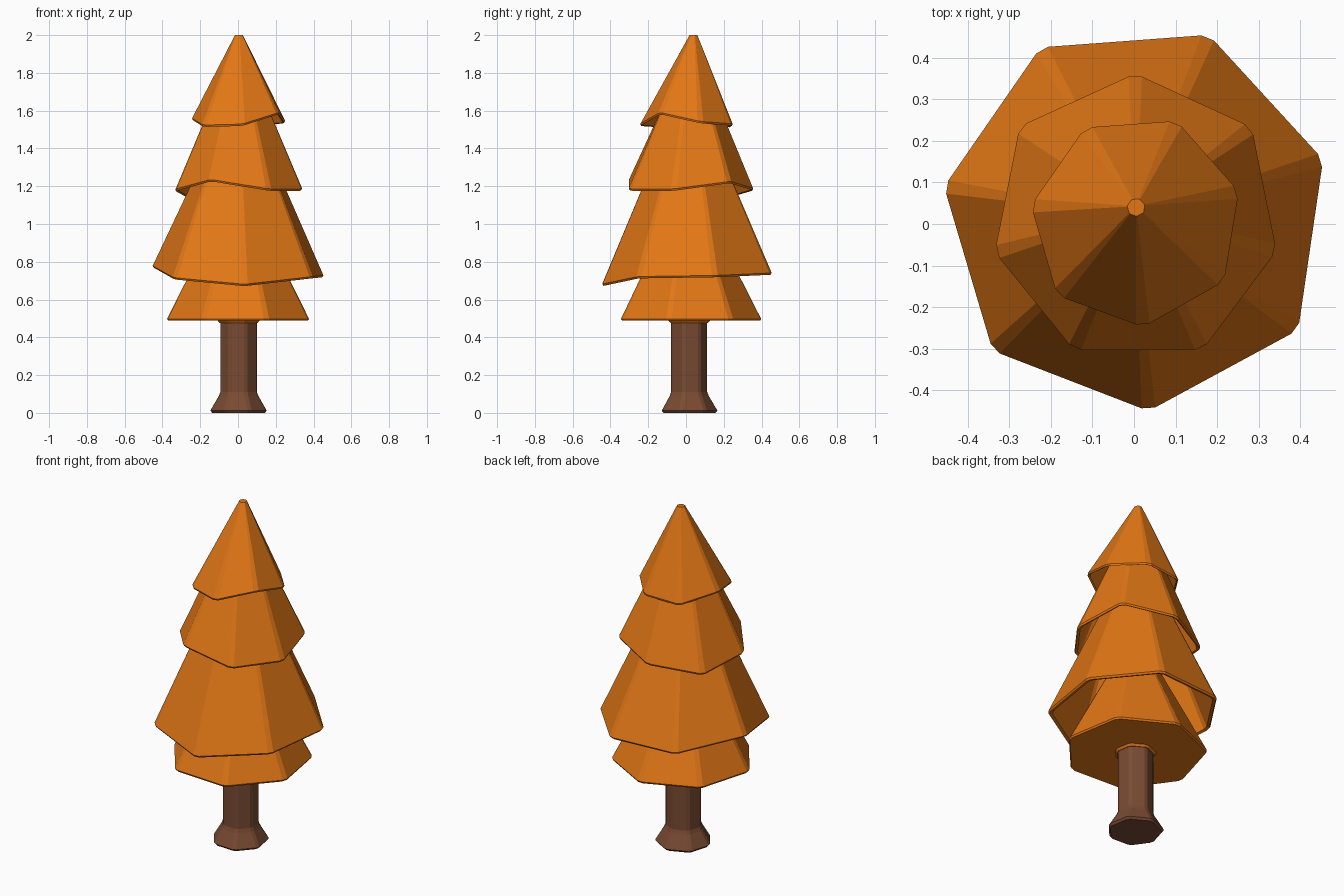
import bpy, bmesh
from math import cos, sin, radians
from mathutils import Vector

if "Cube" in bpy.data.objects:
    bpy.data.objects.remove(bpy.data.objects["Cube"])


def material(name, color):
    m = bpy.data.materials.new(name)
    m.diffuse_color = (*color, 1)
    m.use_nodes = True
    m.node_tree.nodes["Principled BSDF"].inputs["Base Color"].default_value = m.diffuse_color
    return m


LEAF = material("orange_leaves", (0.76, 0.185, 0.008))
BARK = material("brown_bark", (0.19, 0.07, 0.032))


def loft(name, rings, mat):
    """Skin a stack of equal-length point rings and cap both ends."""
    bm = bmesh.new()
    loops = [[bm.verts.new(p) for p in ring] for ring in rings]
    n = len(loops[0])
    for a, b in zip(loops, loops[1:]):
        for i in range(n):
            j = (i + 1) % n
            bm.faces.new((a[i], a[j], b[j], b[i]))
    bm.faces.new(loops[0])
    bm.faces.new(loops[-1])
    bmesh.ops.recalc_face_normals(bm, faces=bm.faces)
    me = bpy.data.meshes.new(name)
    bm.to_mesh(me)
    bm.free()
    me.materials.append(mat)
    ob = bpy.data.objects.new(name, me)
    bpy.context.collection.objects.link(ob)
    return ob


def chamfer(corners, d):
    """Replace every corner by two points, giving narrow ridge strips."""
    out = []
    for i, p in enumerate(corners):
        for q in (corners[i - 1], corners[(i + 1) % len(corners)]):
            out.append(p + (q - p).normalized() * d)
    return out


def heptagon(r, z, cx=0.004, cy=0.015, start=-16):
    return [Vector((cx + r * cos(radians(start + i * 360 / 7)),
                    cy + r * sin(radians(start + i * 360 / 7)), z)) for i in range(7)]


def scaled(ring, k, center, dz=0.0, flat=None):
    """Scale a ring about an axis, then lift it or flatten it to one height."""
    return [Vector((center[0] + (p.x - center[0]) * k,
                    center[1] + (p.y - center[1]) * k,
                    p.z + dz if flat is None else flat)) for p in ring]


def skirt(name, corners, center, top_z, top_k, hollow=True):
    """One foliage tier: wavy rim, sloped outside and a hollow inside."""
    rim = chamfer([Vector(c) for c in corners], 0.018)
    top = scaled(rim, top_k, center, flat=top_z)
    rings = [top, scaled(rim, 1.0, center, 0.006), scaled(rim, 0.985, center, -0.004)]
    if hollow:
        mean = sum(p.z for p in rim) / len(rim)
        t = 0.6
        rings.append(scaled(rim, 0.95, center, 0.0))
        rings.append(scaled(rim, 0.95 + (top_k - 0.95) * t, center,
                            flat=mean + (top_z - mean) * t))
    return loft(name, rings, LEAF)


# Trunk with a flared foot
profile = [(0.146, 0.0), (0.156, 0.012), (0.110, 0.09), (0.102, 0.11), (0.102, 0.52)]
loft("trunk", [chamfer(heptagon(r, z), 0.012) for r, z in profile], BARK)

# Small collar under the lowest tier
loft("collar", [chamfer(heptagon(r, z), 0.012) for r, z in ((0.106, 0.476), (0.122, 0.495))], LEAF)

# Foliage tiers, bottom to top
skirt("foliage_bottom", heptagon(0.39, 0.492), (0.004, 0.015), 0.98, 0.36, hollow=False)

skirt("foliage_lower",
      [(-0.225, 0.425, 0.735), (0.18, 0.455, 0.735), (0.455, 0.155, 0.722), (0.395, -0.255, 0.716),
       (0.035, -0.45, 0.675), (-0.34, -0.305, 0.71), (-0.457, 0.09, 0.775)],
      (0.0, 0.02), 1.36, 0.39)

skirt("foliage_upper",
      [(-0.275, 0.235, 1.145), (0.003, 0.362, 1.182), (0.283, 0.233, 1.22), (0.343, -0.065, 1.18),
       (0.165, -0.303, 1.18), (-0.145, -0.303, 1.23), (-0.335, -0.068, 1.178)],
      (0.005, 0.03), 1.68, 0.38)

skirt("foliage_top",
      [(-0.118, 0.232, 1.515), (0.103, 0.248, 1.525), (0.252, 0.078, 1.537), (0.217, -0.138, 1.585),
       (0.022, -0.248, 1.523), (-0.185, -0.172, 1.518), (-0.248, 0.045, 1.557)],
      (0.005, 0.043), 2.0, 0.085)
